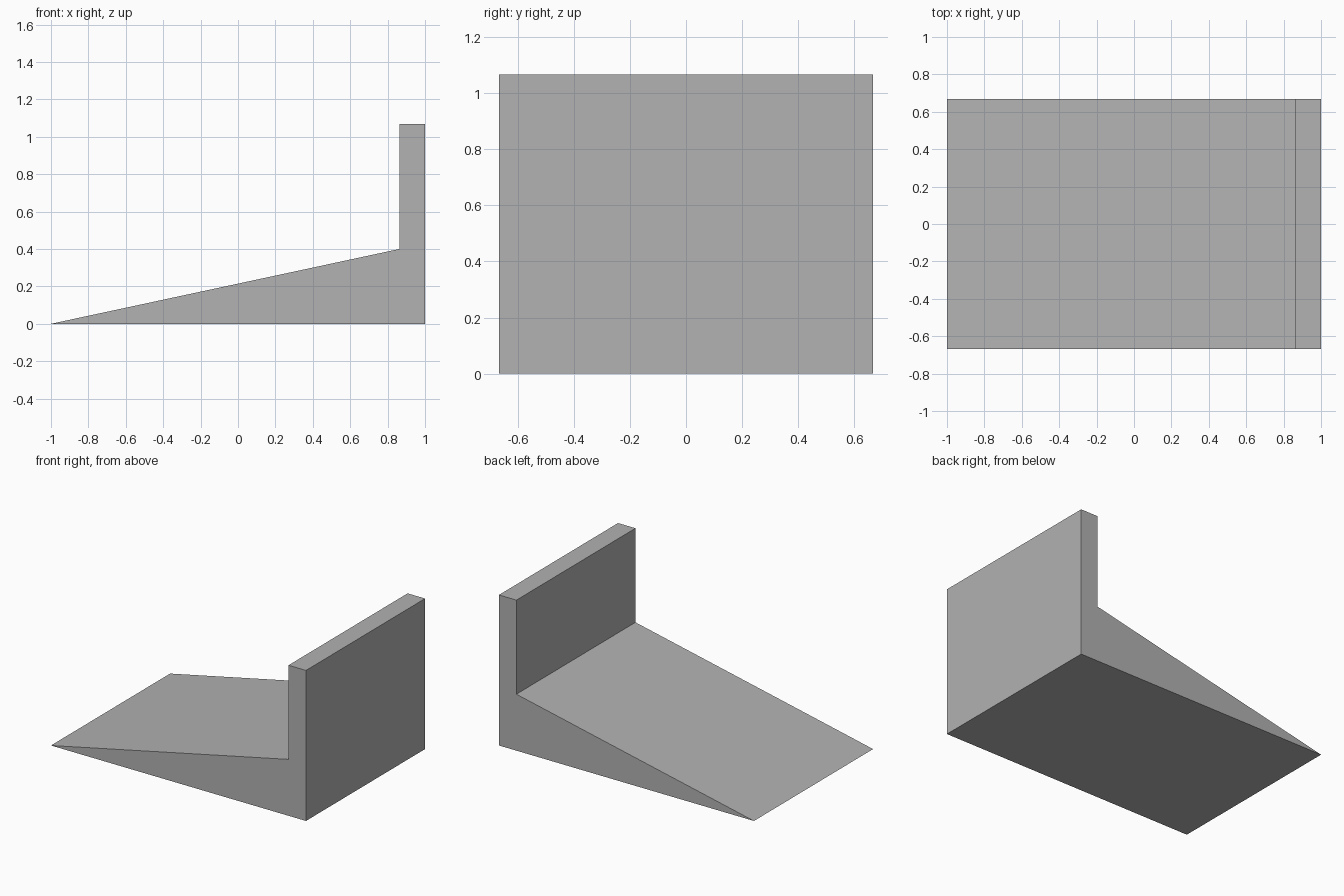
import bpy
import bmesh

cube = bpy.data.objects.get("Cube")
if cube:
    bpy.data.objects.remove(cube, do_unlink=True)

# Single plain grey
grey = bpy.data.materials.new("plain_grey")
grey.use_nodes = True
colour = (0.445, 0.445, 0.445, 1)
grey.diffuse_color = colour
grey.node_tree.nodes["Principled BSDF"].inputs["Base Color"].default_value = colour

# Side profile (x, z): sloping ramp that ends in an upright wall
HALF_DEPTH = 0.667
profile = [(-1, 0), (1, 0), (1, 1.067), (0.863, 1.067), (0.863, 0.4)]

# Extrude the profile from front to back
bm = bmesh.new()
side = bm.faces.new([bm.verts.new((x, -HALF_DEPTH, z)) for x, z in profile])
result = bmesh.ops.extrude_face_region(bm, geom=[side], use_keep_orig=True)
moved = [v for v in result["geom"] if isinstance(v, bmesh.types.BMVert)]
bmesh.ops.translate(bm, verts=moved, vec=(0, 2 * HALF_DEPTH, 0))
bmesh.ops.recalc_face_normals(bm, faces=bm.faces)

mesh = bpy.data.meshes.new("ramp_with_wall")
bm.to_mesh(mesh)
bm.free()
mesh.materials.append(grey)
ramp = bpy.data.objects.new("ramp_with_wall", mesh)
bpy.context.collection.objects.link(ramp)
